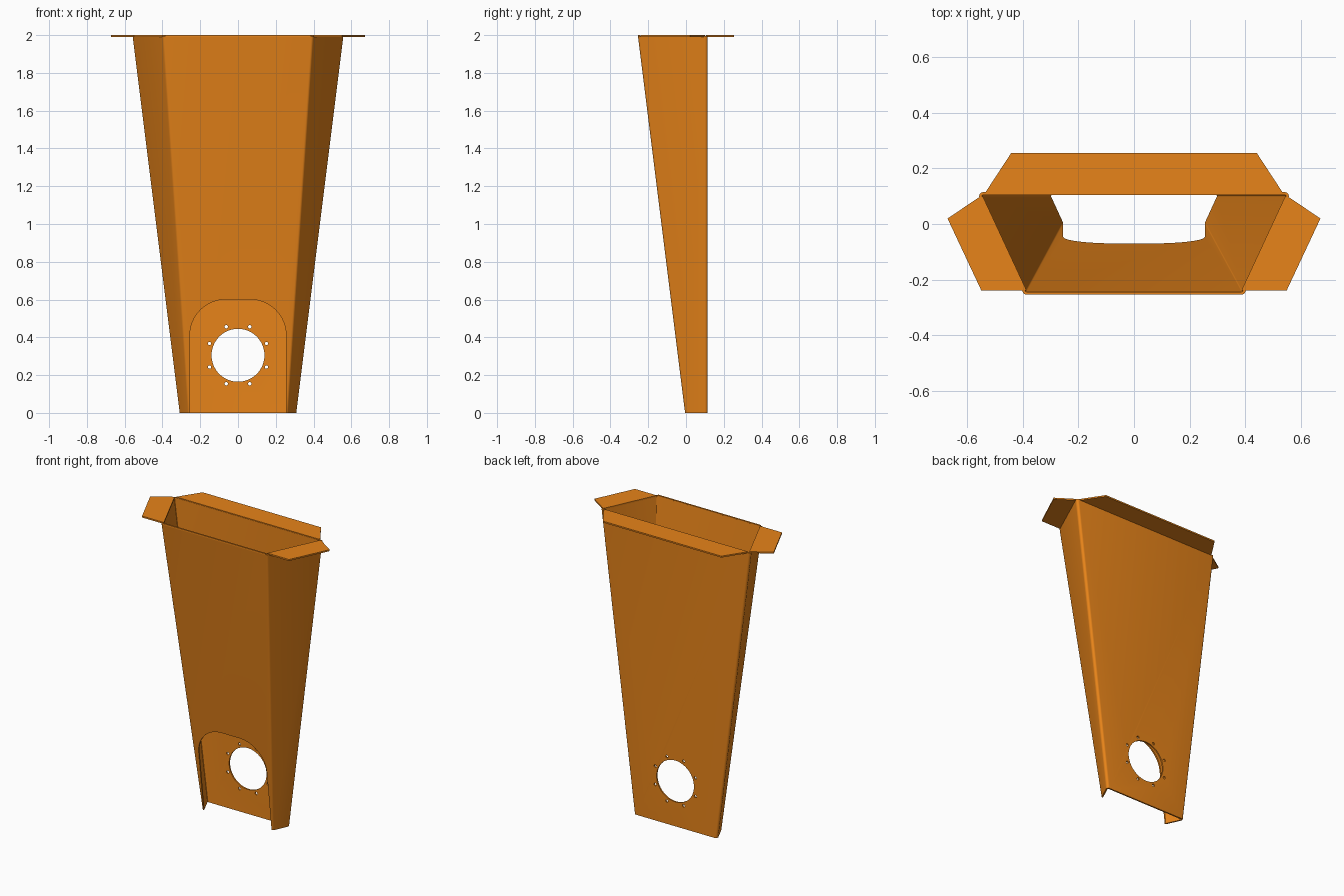
import bpy, bmesh, math
from mathutils import Vector

if "Cube" in bpy.data.objects:
    bpy.data.objects.remove(bpy.data.objects["Cube"])

T = 0.01       # sheet thickness
BEND = 0.015   # outer bend radius
mat = bpy.data.materials.new("orange_paint")
mat.diffuse_color = (0.8, 0.23, 0.01, 1)
mat.use_nodes = True
mat.node_tree.nodes["Principled BSDF"].inputs["Base Color"].default_value = mat.diffuse_color


def make(name, bm):
    bmesh.ops.recalc_face_normals(bm, faces=bm.faces)
    me = bpy.data.meshes.new(name)
    bm.to_mesh(me)
    bm.free()
    ob = bpy.data.objects.new(name, me)
    bpy.context.collection.objects.link(ob)
    me.materials.append(mat)
    return ob


def prism(bm, pts, offset):
    """Extrude a closed 3D outline by an offset."""
    a = [bm.verts.new(p) for p in pts]
    b = [bm.verts.new(Vector(p) + Vector(offset)) for p in pts]
    bm.faces.new(a)
    bm.faces.new(b[::-1])
    for i in range(len(a)):
        j = (i + 1) % len(a)
        bm.faces.new((a[i], a[j], b[j], b[i]))


def section(z, inset, steps=6):
    """Rounded trapezoid cross-section of the chute at height z."""
    f = z / 2
    xb, xf, yf = 0.317 + 0.25 * f, 0.262 + 0.135 * f, -0.005 - 0.25 * f
    c = [Vector(p) for p in ((-xf, yf), (xf, yf), (xb, 0.115), (-xb, 0.115))]
    out = []
    for i, p in enumerate(c):
        u = (c[i - 1] - p).normalized()
        v = (c[(i + 1) % 4] - p).normalized()
        half = u.angle(v) / 2
        centre = p + (u + v).normalized() * (BEND / math.sin(half))
        n0 = Vector((-u.y, u.x))          # outward normal of incoming side
        if n0.dot(p - centre) < 0:
            n0 = -n0
        a0 = math.atan2(n0.y, n0.x)
        turn = math.pi - 2 * half
        for k in range(steps + 1):
            a = a0 + turn * k / steps
            q = centre + (BEND - inset) * Vector((math.cos(a), math.sin(a)))
            out.append((q.x, q.y, z))
    return out


# chute body: four folded walls, open at top and bottom
bm = bmesh.new()
rings = [[bm.verts.new(p) for p in section(z, s)]
         for z, s in ((0, 0), (1.995, 0), (1.995, T), (0, T))]
n = len(rings[0])
for r in range(4):
    a, b = rings[r], rings[(r + 1) % 4]
    for i in range(n):
        j = (i + 1) % n
        bm.faces.new((a[i], a[j], b[j], b[i]))
body = make("chute_body", bm)

# cutters: front arch, round port and bolt holes in the back
bm = bmesh.new()
W, H, R = 0.255, 0.6, 0.19
arch = [(-W, -0.4, -0.1), (W, -0.4, -0.1)]
for cx, start in ((W - R, 0), (R - W, 90)):
    for k in range(17):
        a = math.radians(start + 90 * k / 16)
        arch.append((cx + R * math.cos(a), -0.4, H - R + R * math.sin(a)))
prism(bm, arch, (0, 0.425, 0))


def hole(x, z, r, seg):
    prism(bm, [(x + r * math.cos(2 * math.pi * k / seg), 0.08,
                z + r * math.sin(2 * math.pi * k / seg)) for k in range(seg)],
          (0, 0.1, 0))


hole(0, 0.305, 0.14, 64)
for k in range(8):
    a = math.radians(22.5 + 45 * k)
    hole(0.163 * math.cos(a), 0.305 + 0.163 * math.sin(a), 0.009, 16)
cutter = make("opening_cutter", bm)
cutter.hide_render = True

mod = body.modifiers.new("openings", "BOOLEAN")
mod.object = cutter
mod.operation = 'DIFFERENCE'
mod.solver = 'EXACT'
bpy.context.view_layer.objects.active = body
body.select_set(True)
bpy.ops.object.modifier_apply(modifier=mod.name)
bpy.data.objects.remove(cutter)
bpy.ops.object.shade_smooth_by_angle(angle=math.radians(30))

# top flanges folded outward
Z = 2 - T
bm = bmesh.new()
prism(bm, [(-0.54, 0.107, Z), (0.54, 0.107, Z), (0.443, 0.255, Z), (-0.443, 0.255, Z)], (0, 0, T))
make("back_flange", bm)
for s, side in ((-1, "left"), (1, "right")):
    bm = bmesh.new()
    prism(bm, [(s * x, y, Z) for x, y in
               ((0.545, 0.1), (0.56, 0.095), (0.672, 0.02), (0.55, -0.24), (0.387, -0.24))],
          (0, 0, T))
    make(side + "_flange", bm)

# upper lip of the front wall
bm = bmesh.new()
prism(bm, [(-0.385, -0.2545, Z), (0.385, -0.2545, Z), (0.385, -0.2445, Z), (-0.385, -0.2445, Z)], (0, 0, T))
make("front_lip", bm)
